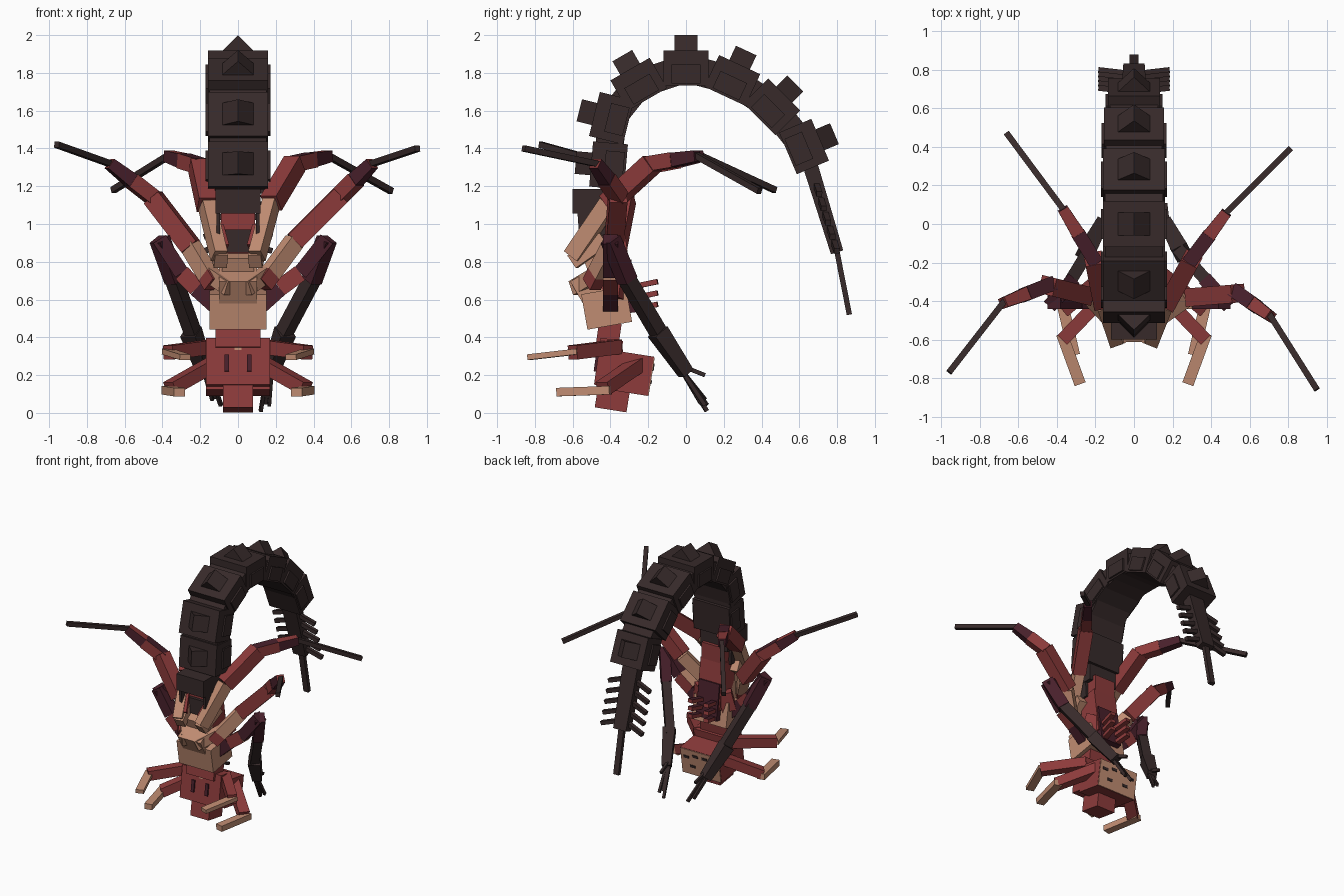
import bpy, bmesh, math
from mathutils import Vector, Matrix

cube = bpy.data.objects.get("Cube")
if cube:
    bpy.data.objects.remove(cube, do_unlink=True)


def material(name, rgb):
    lin = [((c / 255 + 0.055) / 1.055) ** 2.4 for c in rgb] + [1.0]
    m = bpy.data.materials.new(name)
    m.use_nodes = True
    m.diffuse_color = lin
    m.node_tree.nodes["Principled BSDF"].inputs["Base Color"].default_value = lin
    return m


DARK = material("dark brown", (55, 42, 42))
RED = material("brick red", (141, 59, 59))
MAROON = material("maroon", (72, 32, 43))
TAN = material("tan", (192, 140, 114))


def make(name, size, matrix, mat, taper=1.0, top_mat=None):
    """Box with its far local z end scaled by taper; top_mat colours upward faces."""
    bm = bmesh.new()
    bmesh.ops.create_cube(bm, size=1)
    for v in bm.verts:
        k = taper if v.co.z > 0 else 1.0
        v.co = Vector((v.co.x * size[0] * k, v.co.y * size[1] * k, v.co.z * size[2]))
    bm.transform(matrix)
    bm.normal_update()
    me = bpy.data.meshes.new(name)
    me.materials.append(mat)
    if top_mat:
        me.materials.append(top_mat)
        for f in bm.faces:
            f.material_index = int(f.normal.z > 0.5)
    bm.to_mesh(me)
    bm.free()
    ob = bpy.data.objects.new(name, me)
    bpy.context.collection.objects.link(ob)


def tilted(centre, tilt):
    return Matrix.Translation(centre) @ Matrix.Rotation(math.radians(tilt), 4, 'X')


def box(name, centre, size, mat, tilt=0.0):
    make(name, size, tilted(centre, tilt), mat)


def bar(name, a, b, w, d, mat, taper=1.0, top_mat=None):
    """Box running from point a to point b."""
    a, b = Vector(a), Vector(b)
    rot = (b - a).to_track_quat('Z', 'Y').to_matrix().to_4x4()
    make(name, (w, d, (b - a).length),
         Matrix.Translation((a + b) / 2) @ rot, mat, taper, top_mat)


# Arched spine: y, z, tilt and width of each segment
spine = [(-0.41, 1.31, 85, 0.32), (-0.395, 1.56, 76, 0.32), (-0.25, 1.74, 30, 0.32),
         (0.0, 1.825, 0, 0.32), (0.245, 1.76, -25, 0.32), (0.455, 1.62, -45, 0.31),
         (0.625, 1.41, -67, 0.27)]
for i, (y, z, tilt, w) in enumerate(spine):
    frame = tilted((0, y, z), tilt)
    make(f"spine_segment_{i}", (w, 0.24, 0.185), frame, DARK)
    make(f"spine_side_panel_{i}", (w + 0.025, 0.155, 0.10),
         frame @ Matrix.Translation((0, 0, -0.03)), DARK)
    ridge = frame @ Matrix.Translation((0, 0, 0.092)) @ Matrix.Rotation(math.pi / 4, 4, 'Y')
    make(f"spine_ridge_{i}", (0.117, 0.12, 0.117), ridge, DARK)
for i, (p, q) in enumerate(zip(spine, spine[1:])):
    bar(f"spine_link_{i}", (0, p[0], p[1]), (0, q[0], q[1]), q[3] - 0.02, 0.15, DARK)

# Tail with side teeth and a thin sting
t0, t1 = Vector((0, 0.655, 1.32)), Vector((0, 0.80, 0.85))
bar("tail_plate", t0, t1, 0.13, 0.08, DARK, 0.85)
bar("tail_sting", t1, (0, 0.865, 0.52), 0.045, 0.028, DARK)
for i in range(5):
    p = t0.lerp(t1, 0.25 + 0.16 * i)
    for s in (1, -1):
        bar(f"tail_tooth_{i}_{'left' if s > 0 else 'right'}", p + Vector((s * 0.05, 0, 0)),
            p + Vector((s * 0.18, 0.015, -0.045)), 0.03, 0.03, DARK)

# Spine root and torso
box("spine_root", (0, -0.475, 1.12), (0.24, 0.25, 0.13), DARK)
box("upper_torso", (0, -0.40, 1.02), (0.18, 0.15, 0.14), RED)
box("torso_core", (0, -0.38, 0.78), (0.20, 0.16, 0.36), RED, 8)
box("breast_gap", (0, -0.45, 0.91), (0.18, 0.10, 0.12), DARK)
box("pelvis", (0, -0.42, 0.555), (0.30, 0.24, 0.19), TAN, 10)
box("belly", (0, -0.50, 0.68), (0.20, 0.18, 0.14), TAN, 30)
box("sternum", (0, -0.47, 0.79), (0.17, 0.12, 0.10), TAN, 20)
box("back_plate", (0, -0.30, 0.67), (0.18, 0.06, 0.28), MAROON, 8)
for i in range(3):
    z = 0.56 + 0.06 * i
    for s in (1, -1):
        bar(f"back_spike_{i}_{'left' if s > 0 else 'right'}", (s * 0.05, -0.32, z - 0.02),
            (s * 0.07, -0.15, z + 0.015), 0.04, 0.028, RED, 1.0, MAROON)

# Head, hanging below the torso, with its face on the rear side
box("neck", (0, -0.41, 0.41), (0.24, 0.12, 0.14), RED, -8)
head = tilted((0, -0.29, 0.21), -9)
make("head", (0.34, 0.21, 0.21), head, RED)
brow = tilted((0, -0.41, 0.265), -8)
make("brow", (0.34, 0.12, 0.25), brow, RED)
make("brow_mark", (0.035, 0.006, 0.03), brow @ Matrix.Translation((0, -0.061, 0.075)), TAN)
box("snout", (0, -0.385, 0.105), (0.16, 0.17, 0.18), RED, -9)
make("face_plate", (0.335, 0.008, 0.205), head @ Matrix.Translation((0, 0.106, 0)), TAN)
for s in (1, -1):
    side = "left" if s > 0 else "right"
    make(f"brow_fang_{side}", (0.025, 0.02, 0.09),
         brow @ Matrix.Translation((s * 0.06, -0.062, -0.01)), MAROON)
    for j, (x, z) in enumerate([(0.04, 0.06), (0.12, 0.04), (0.07, -0.03)]):
        make(f"eye_slot_{j}_{side}", (0.045, 0.008, 0.02),
             head @ Matrix.Translation((s * x, 0.111, z)), DARK)

# Paired ribs, mouth claws and arms
for s in (1, -1):
    side = "left" if s > 0 else "right"

    def limb(name, a, b, w, d, mat, taper=1.0, top_mat=None):
        bar(f"{name}_{side}", (a[0] * s, a[1], a[2]), (b[0] * s, b[1], b[2]),
            w, d, mat, taper, top_mat)

    limb("spine_root_cheek", (0.105, -0.49, 1.07), (0.105, -0.48, 0.93), 0.02, 0.17, DARK)
    limb("upper_rib", (0.09, -0.60, 0.80), (0.12, -0.43, 0.92), 0.07, 0.08, TAN)
    limb("rib_lining", (0.085, -0.565, 0.87), (0.115, -0.49, 0.98), 0.06, 0.07, RED)
    limb("lower_rib", (0.04, -0.59, 0.66), (0.17, -0.44, 0.75), 0.06, 0.08, TAN)
    limb("rib_base", (0.10, -0.34, 0.74), (0.13, -0.36, 0.60), 0.07, 0.10, RED)

    limb("upper_claw_arm", (0.14, -0.36, 0.35), (0.37, -0.60, 0.32), 0.07, 0.075, RED)
    limb("upper_claw", (0.375, -0.57, 0.325), (0.28, -0.83, 0.295), 0.06, 0.03, TAN)
    limb("lower_claw_arm", (0.13, -0.25, 0.26), (0.36, -0.44, 0.13), 0.08, 0.07, RED)
    limb("lower_claw", (0.375, -0.40, 0.12), (0.31, -0.68, 0.11), 0.06, 0.045, TAN)

    e = 0.47 if s > 0 else 0.415
    elbow = (e, -0.40, 0.92)
    mid = (e * 0.55 + 0.07, -0.40, 0.74)
    limb("shoulder", (0.12, -0.40, 0.57), (0.22, -0.40, 0.66), 0.08, 0.09, MAROON)
    limb("shoulder_band", (0.22, -0.40, 0.66), mid, 0.08, 0.09, RED, 1.0,
         TAN if s > 0 else MAROON)
    limb("upper_arm", mid, elbow, 0.08, 0.08, MAROON)
    limb("elbow", elbow, (e - 0.08, -0.31, 0.70), 0.075, 0.085, MAROON)
    limb("forearm", (e - 0.07, -0.32, 0.72), (0.23, -0.13, 0.40), 0.065, 0.075, DARK)
    limb("wrist", (0.25, -0.15, 0.43), (0.17, 0.0, 0.21), 0.09, 0.09, DARK, 0.75)
    h = 0.0 if s > 0 else 0.03
    for j, tip in enumerate([(0.12 - h, 0.11, 0.01 + h), (0.145 - h, 0.08, 0.05 + h),
                             (0.165 - h, 0.10, 0.04 + h)]):
        limb(f"finger_{j}", (0.155 + 0.012 * j, -0.02, 0.22), tip, 0.018, 0.022, DARK)
    limb("thumb", (0.16, 0.0, 0.24), (0.15, 0.10, 0.20), 0.018, 0.022, DARK)

# Four long legs: hip, body joint, knee start, knee, tip
legs = {
    "front_leg_left": [(0.13, -0.50, 0.68), (0.30, -0.38, 0.91), (0.54, -0.36, 1.15),
                       (0.71, -0.48, 1.32), (0.95, -0.86, 1.40)],
    "front_leg_right": [(-0.13, -0.50, 0.68), (-0.25, -0.37, 0.88), (-0.45, -0.32, 1.14),
                        (-0.68, -0.41, 1.32), (-0.96, -0.77, 1.42)],
    "rear_leg_left": [(0.10, -0.60, 0.83), (0.175, -0.41, 1.11), (0.30, -0.18, 1.32),
                      (0.48, 0.06, 1.36), (0.81, 0.39, 1.175)],
    "rear_leg_right": [(-0.10, -0.60, 0.83), (-0.165, -0.41, 1.10), (-0.21, -0.18, 1.31),
                       (-0.37, 0.08, 1.36), (-0.66, 0.47, 1.18)],
}
for name, pts in legs.items():
    hip, joint, knee0, knee, tip = map(Vector, pts)
    root = hip.lerp(joint, 0.25)
    half = knee0.lerp(knee, 0.5)
    bar(name + "_hip_root", hip, root, 0.07, 0.09, TAN if name.startswith("rear") else RED)
    bar(name + "_hip", root, joint, 0.07, 0.09, TAN)
    bar(name + "_thigh", joint, knee0, 0.095, 0.10, RED)
    bar(name + "_shin", knee0.lerp(knee, -0.08), half, 0.075, 0.08, RED, 1.0, MAROON)
    bar(name + "_shin_end", half, knee, 0.07, 0.075, MAROON, 0.8, RED)
    bar(name + "_tip", knee.lerp(tip, -0.05), tip, 0.032, 0.032, DARK)
